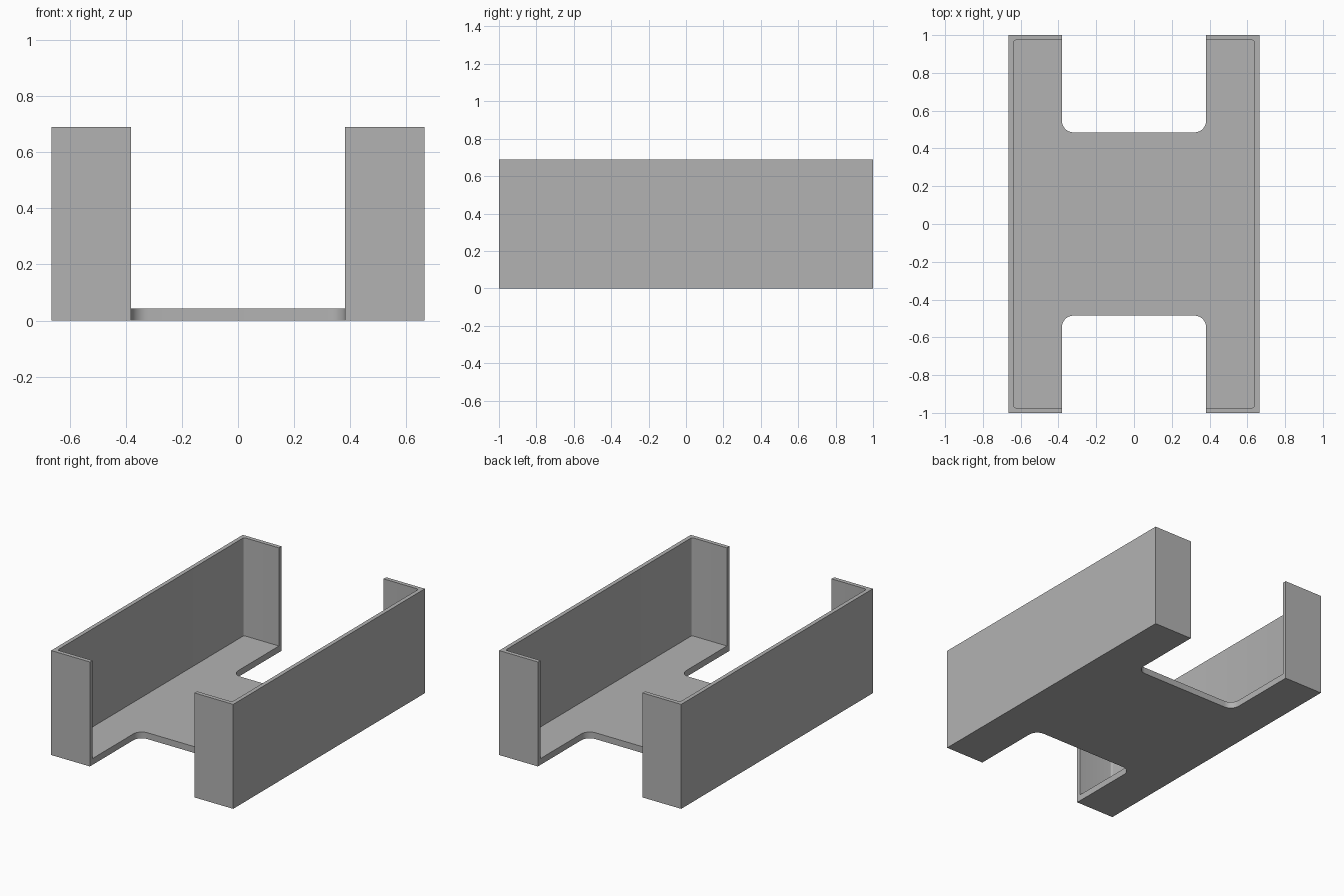
import bpy
import bmesh
import math
from mathutils import Vector

cube = bpy.data.objects.get("Cube")
if cube:
    bpy.data.objects.remove(cube, do_unlink=True)

HALF_X, HALF_Y, HEIGHT = 0.665, 1.0, 0.69
WALL, FLOOR = 0.027, 0.042
NOTCH_X, NOTCH_Y = 0.382, 0.485
NOTCH_RADIUS, INNER_RADIUS = 0.062, 0.012

grey = bpy.data.materials.new("plain grey")
grey.use_nodes = True
colour = (0.45, 0.45, 0.45, 1)
grey.diffuse_color = colour
grey.node_tree.nodes["Principled BSDF"].inputs["Base Color"].default_value = colour


def round_corners(points, steps=8):
    """Replace each (x, y, radius) right-angled corner with an arc."""
    outline = []
    for i, (x, y, r) in enumerate(points):
        corner = Vector((x, y))
        if r == 0:
            outline.append(corner)
            continue
        before = (Vector(points[i - 1][:2]) - corner).normalized()
        after = (Vector(points[(i + 1) % len(points)][:2]) - corner).normalized()
        centre = corner + (before + after) * r
        for s in range(steps + 1):
            a = math.pi / 2 * s / steps
            outline.append(centre - after * r * math.cos(a) - before * r * math.sin(a))
    return outline


def prism(name, outline, bottom, top):
    """Extrude a closed outline upwards into a solid."""
    bm = bmesh.new()
    face = bm.faces.new([bm.verts.new((p.x, p.y, bottom)) for p in outline])
    ext = bmesh.ops.extrude_face_region(bm, geom=[face])
    verts = [v for v in ext["geom"] if isinstance(v, bmesh.types.BMVert)]
    bmesh.ops.translate(bm, verts=verts, vec=(0, 0, top - bottom))
    bmesh.ops.recalc_face_normals(bm, faces=bm.faces)
    mesh = bpy.data.meshes.new(name)
    bm.to_mesh(mesh)
    bm.free()
    mesh.materials.append(grey)
    obj = bpy.data.objects.new(name, mesh)
    bpy.context.collection.objects.link(obj)
    return obj


# H-shaped block: one quarter outline mirrored into all four quadrants
quarter = [(HALF_X, HALF_Y, 0), (NOTCH_X, HALF_Y, 0), (NOTCH_X, NOTCH_Y, NOTCH_RADIUS)]
back = quarter + [(-x, y, r) for x, y, r in reversed(quarter)]
front = [(x, -y, r) for x, y, r in reversed(back)]
tray = prism("tray", round_corners(back + front), 0, HEIGHT)

# Open pocket that leaves the floor and the thin walls
px, py = HALF_X - WALL, HALF_Y - WALL
corners = [(px, py), (-px, py), (-px, -py), (px, -py)]
pocket = prism("pocket_cutter",
               round_corners([(x, y, INNER_RADIUS) for x, y in corners], 4),
               FLOOR, HEIGHT + 0.2)
pocket.hide_render = True

cut = tray.modifiers.new("pocket", "BOOLEAN")
cut.operation = "DIFFERENCE"
cut.solver = "EXACT"
cut.object = pocket
bpy.ops.object.select_all(action="DESELECT")
bpy.context.view_layer.objects.active = tray
tray.select_set(True)
bpy.ops.object.modifier_apply(modifier=cut.name)
bpy.data.objects.remove(pocket, do_unlink=True)
bpy.ops.object.shade_smooth_by_angle(angle=math.radians(30))
